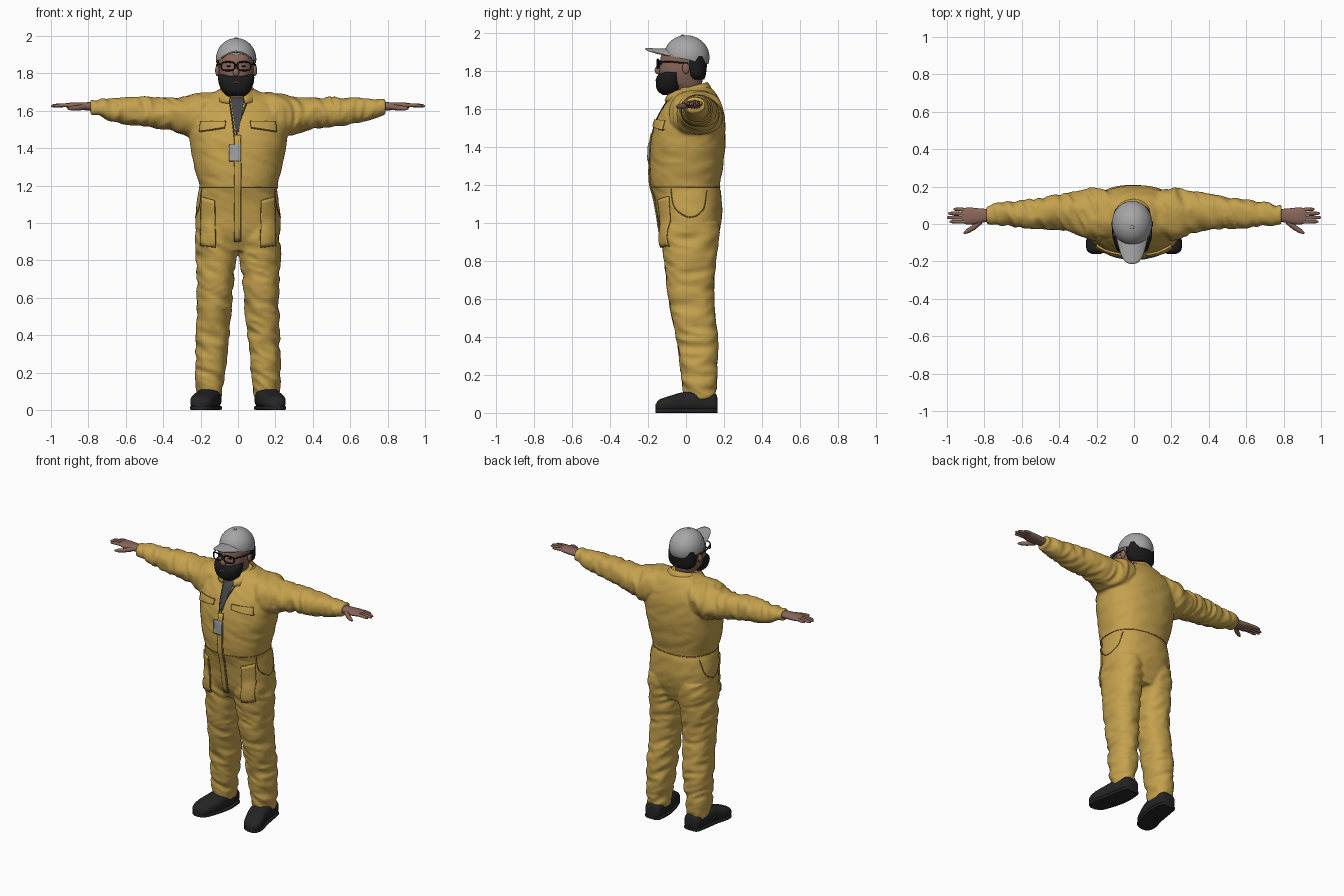
import bpy, bmesh, math
from mathutils import Vector, Matrix, noise
from mathutils.bvhtree import BVHTree

if "Cube" in bpy.data.objects:
    bpy.data.objects.remove(bpy.data.objects["Cube"])


def material(name, r, g, b):
    m = bpy.data.materials.new(name)
    m.use_nodes = True
    m.diffuse_color = (r, g, b, 1)
    bsdf = m.node_tree.nodes["Principled BSDF"]
    bsdf.inputs["Base Color"].default_value = (r, g, b, 1)
    bsdf.inputs["Roughness"].default_value = 0.8
    return m


YELLOW = material("mustard cloth", 0.56, 0.36, 0.075)
SEAM = material("dark mustard seam", 0.24, 0.15, 0.03)
SKIN = material("brown skin", 0.25, 0.135, 0.1)
HAIR = material("black hair", 0.012, 0.011, 0.011)
SHOE = material("black leather", 0.018, 0.018, 0.018)
GREY = material("grey cap", 0.38, 0.38, 0.38)
SHIRT = material("charcoal shirt", 0.06, 0.06, 0.065)
BADGE = material("pale grey badge", 0.34, 0.35, 0.36)


def finish(bm, name, mat):
    """Turn a bmesh into a smooth object that keeps its sharp edges."""
    bmesh.ops.recalc_face_normals(bm, faces=bm.faces)
    me = bpy.data.meshes.new(name)
    bm.to_mesh(me)
    bm.free()
    me.materials.append(mat)
    me.shade_smooth()
    me.set_sharp_from_angle(angle=math.radians(50))
    ob = bpy.data.objects.new(name, me)
    bpy.context.collection.objects.link(ob)
    return ob


def spline(keys, steps):
    """Smooth rows passing through the key rows."""
    rows = []
    for i in range(len(keys) - 1):
        quad = [keys[max(i - 1, 0)], keys[i], keys[i + 1], keys[min(i + 2, len(keys) - 1)]]
        for s in range(steps):
            u = s / steps
            rows.append([b + u * (c - a + u * (2*a - 5*b + 4*c - d + u * (3*(b - c) + d - a))) / 2
                         for a, b, c, d in zip(*quad)])
    return rows + [keys[-1]]


def loft(bm, axis, keys, flip=1, power=2.3, fold=0, n=40, steps=6):
    """Skin oval sections; each key is position, then low and high limits on the other two axes."""
    j, k = [i for i in range(3) if i != axis]
    rings = []
    for t, a0, a1, b0, b1 in spline(keys, steps):
        ring = []
        for q in range(n):
            ang = math.tau * q / n
            ca, sa = math.cos(ang), math.sin(ang)
            p = Vector((0, 0, 0))
            p[axis] = t
            ra = math.copysign(abs(ca) ** (2 / power), ca)
            rb = math.copysign(abs(sa) ** (2 / power), sa)
            p[j] = (a0 + a1) / 2 + (a1 - a0) / 2 * ra
            p[k] = (b0 + b1) / 2 + (b1 - b0) / 2 * rb
            p.x *= flip
            # cloth folds: creases running mostly across the limb
            f = p * 7
            f[axis] = p[axis] * 20 + p[j] * 9
            d = fold * (0.6 - 2.2 * abs(noise.noise(f))) if fold else 0
            p[j] += d * ra * (flip if j == 0 else 1)
            p[k] += d * rb
            ring.append(bm.verts.new(p))
        rings.append(ring)
    for r0, r1 in zip(rings, rings[1:]):
        for q in range(n):
            bm.faces.new((r0[q], r0[q - 1], r1[q - 1], r1[q]))
    bm.faces.new(rings[0])
    bm.faces.new(rings[-1])


def solid(name, mat, axis, keys, **opts):
    bm = bmesh.new()
    loft(bm, axis, keys, **opts)
    return finish(bm, name, mat)


def ball(name, mat, centre, radii):
    bm = bmesh.new()
    bmesh.ops.create_uvsphere(bm, u_segments=20, v_segments=12, radius=1)
    bmesh.ops.transform(bm, matrix=Matrix.LocRotScale(Vector(centre), None, Vector(radii)), verts=bm.verts)
    return finish(bm, name, mat)


def tube(name, mat, points, depth, taper=None, closed=False):
    cu = bpy.data.curves.new(name, "CURVE")
    cu.dimensions = "3D"
    cu.bevel_depth, cu.bevel_resolution, cu.use_fill_caps = depth, 2, True
    sp = cu.splines.new("POLY")
    sp.points.add(len(points) - 1)
    for i, p in enumerate(points):
        sp.points[i].co = (*p, 1)
        sp.points[i].radius = taper[i] if taper else 1
    sp.use_cyclic_u = closed
    cu.materials.append(mat)
    ob = bpy.data.objects.new(name, cu)
    bpy.context.collection.objects.link(ob)


# Coverall: torso, sleeves and trouser legs fused into one cloth surface
TORSO = [(.85, -.16, .16, -.09, .14), (.95, -.22, .22, -.135, .175), (1.05, -.225, .225, -.15, .19),
         (1.15, -.215, .215, -.17, .185), (1.2, -.208, .212, -.185, .178), (1.3, -.235, .235, -.19, .195),
         (1.42, -.255, .258, -.185, .207), (1.52, -.26, .262, -.162, .207), (1.6, -.24, .24, -.125, .195),
         (1.67, -.17, .17, -.075, .165), (1.715, -.1, .09, -.025, .13)]
ARM = [(.12, -.07, .17, 1.5, 1.7), (.22, -.085, .192, 1.465, 1.69), (.3, -.055, .172, 1.475, 1.67),
       (.38, -.03, .162, 1.5, 1.665), (.48, -.025, .142, 1.515, 1.672), (.6, -.018, .127, 1.53, 1.667),
       (.7, -.008, .115, 1.555, 1.662), (.79, 0, .097, 1.583, 1.657)]
LEG = [(.07, .088, .215, .005, .15), (.12, .083, .222, -.015, .157), (.25, .065, .226, -.03, .164),
       (.4, .048, .224, -.05, .165), (.6, .032, .218, -.09, .145), (.8, .012, .225, -.112, .155),
       (.92, 0, .225, -.13, .172), (1.0, .02, .215, -.12, .17)]
bm = bmesh.new()
loft(bm, 2, TORSO, fold=.004, n=64)
for side in (1, -1):
    loft(bm, 0, ARM, flip=side, fold=.013, steps=12)
    loft(bm, 2, LEG, flip=side, fold=.011, steps=12)
coverall = finish(bm, "coverall", YELLOW)
remesh = coverall.modifiers.new("fuse", "REMESH")
remesh.mode, remesh.voxel_size, remesh.use_smooth_shade = "VOXEL", 0.009, True
relax = coverall.modifiers.new("relax", "SMOOTH")
relax.factor, relax.iterations = 0.5, 3
bpy.context.view_layer.update()
cloth = BVHTree.FromObject(coverall, bpy.context.evaluated_depsgraph_get())


def on_cloth(start, direction):
    hit = cloth.ray_cast(Vector(start), Vector(direction).normalized())
    if hit[0] is None:
        hit = cloth.find_nearest(Vector(start))
    return hit[0], hit[1]


def patch(name, mat, corners, thick, n=12):
    """Plate laid on the front of the cloth; corners are x, z: low left, low right, top left, top right."""
    bl, br, tl, tr = [Vector(c) for c in corners]
    bm = bmesh.new()
    bmesh.ops.create_grid(bm, x_segments=n, y_segments=n, size=0.5)
    for v in bm.verts:
        u, w = v.co.x + .5, v.co.y + .5
        x, z = bl.lerp(br, u).lerp(tl.lerp(tr, u), w)
        p, _ = on_cloth((x, -1, z), (0, 1, 0))
        v.co = p - Vector((0, thick, 0))
    ob = finish(bm, name, mat)
    mod = ob.modifiers.new("thickness", "SOLIDIFY")
    mod.thickness, mod.offset = thick, 0


def front_seam(name, mat, points, depth=.003):
    rows = spline(points, 8)
    tube(name, mat, [on_cloth((x, -1, z), (0, 1, 0))[0] for x, z in rows], depth)


# Waist seam, fly and front closure
ring = [Vector((math.cos(i * math.tau / 64), math.sin(i * math.tau / 64), 1.19)) for i in range(64)]
tube("waist_seam", SEAM, [on_cloth(p, (-p.x, -p.y, 0))[0] for p in ring], .003, closed=True)
patch("front_placket", YELLOW, [(-.02, .9), (.012, .9), (-.02, 1.47), (.015, 1.47)], .006, 20)
front_seam("fly_seam", SEAM, [(.016, .9), (.016, 1.2), (.012, 1.47)])
patch("shirt_opening", SHIRT, [(-.012, 1.49), (.004, 1.49), (-.04, 1.67), (.035, 1.67)], .003)
front_seam("zip", SHIRT, [(.002, 1.42), (-.004, 1.5), (.045, 1.64)], .004)
front_seam("lanyard", SHIRT, [(-.045, 1.65), (-.03, 1.55), (-.014, 1.42)], .004)
patch("badge", BADGE, [(-.047, 1.33), (.015, 1.33), (-.047, 1.42), (.015, 1.42)], .009)

# Pockets, seams and limbs' ends for both sides
for side, label in ((1, "left"), (-1, "right")):
    flap = [(.07, 1.51), (.205, 1.49), (.065, 1.545), (.2, 1.54)]
    cargo = [(.12, .87), (.2, .88), (.125, 1.12), (.195, 1.14)]
    patch(label + "_chest_flap", YELLOW, [(x * side, z) for x, z in flap], .011)
    front_seam(label + "_flap_shadow", SEAM, [(x * side, z) for x, z in flap[:2]], .005)
    patch(label + "_thigh_pocket", YELLOW, [(x * side, z) for x, z in cargo], .008)
    edge = [cargo[2], cargo[0], cargo[1]]
    for i in (0, 1):
        front_seam(label + "_thigh_pocket_seam", SEAM, [(x * side, z) for x, z in edge[i:i + 2]])
    curve = spline([(-.08, 1.18), (-.06, 1.08), (.02, 1.03), (.09, 1.07), (.11, 1.17)], 6)
    tube(label + "_hip_pocket_seam", SEAM,
         [on_cloth((side, y, z), (-side, 0, 0))[0] for y, z in curve], .003)

    # Hand with four fingers and a thumb
    solid(label + "_hand", SKIN, 0, [(.76, .018, .078, 1.6, 1.648), (.82, .005, .083, 1.603, 1.645),
          (.88, -.004, .088, 1.61, 1.645), (.92, .006, .084, 1.617, 1.64)], flip=side, n=20)
    for i, tip in enumerate((.985, 1.0, .995, .965)):
        y = .012 + .021 * i
        tube(label + "_finger", SKIN, [(side * .9, y, 1.63), (side * (tip - .035), y * 1.05, 1.629),
             (side * (tip - .01), y * 1.05, 1.626), (side * tip, y * 1.05, 1.624)], .0105, (1, .95, .8, .35))
    tube(label + "_thumb", SKIN, [(side * .82, .015, 1.62), (side * .86, -.02, 1.615),
         (side * .89, -.038, 1.613), (side * .91, -.05, 1.612)], .013, (1.2, 1.1, .95, .4))

    # Shoe turned slightly outward, with a thin sole
    shoe = [(.166, .115, .185, .01, .07), (.15, .095, .205, .005, .105), (.06, .088, .222, .005, .118),
            (-.02, .1, .235, .005, .108), (-.09, .122, .254, .005, .088), (-.14, .145, .25, .005, .07),
            (-.16, .18, .225, .015, .045)]
    sole = [(y, a - .002, b + .002, 0, .022) for y, a, b, _, _ in shoe]
    solid(label + "_shoe", SHOE, 1, shoe, flip=side, power=2.8, n=28)
    solid(label + "_sole", SHOE, 1, sole, flip=side, power=6, n=28)

# Collar: a strip turned down around the neck, open at the front
bm = bmesh.new()
rows = []
for i in range(41):
    a = math.radians(-160 + 8 * i)
    drop = (1 - math.cos(a)) / 2
    row = []
    for rx, ry, z in ((.08, .085, 1.715), (.088, .093, 1.742), (.108, .108, 1.722), (.13, .122, 1.69)):
        front = .02 * drop if rx > .1 else 0
        row.append(bm.verts.new((-.006 + rx * math.sin(a), .02 + (ry + front) * math.cos(a), z - .05 * drop)))
    rows.append(row)
for r0, r1 in zip(rows, rows[1:]):
    for j in range(3):
        bm.faces.new((r0[j], r0[j + 1], r1[j + 1], r1[j]))
collar = finish(bm, "collar", YELLOW)
collar.modifiers.new("thickness", "SOLIDIFY").thickness = .008

# Head, beard and hair
solid("undershirt", SHIRT, 2, [(1.58, -.075, .065, -.07, .085), (1.7, -.072, .062, -.062, .085)])
solid("head", SKIN, 2, [(1.6, -.065, .05, -.04, .08), (1.7, -.068, .052, -.055, .078),
      (1.74, -.085, .067, -.125, .085), (1.79, -.1, .08, -.14, .095), (1.84, -.103, .083, -.137, .1),
      (1.89, -.1, .08, -.125, .1), (1.94, -.06, .04, -.06, .06)])
solid("beard", HAIR, 2, [(1.675, -.05, .03, -.125, -.05), (1.7, -.082, .062, -.152, -.03),
      (1.74, -.101, .081, -.159, -.02), (1.775, -.107, .087, -.15, -.02), (1.795, -.104, .084, -.12, -.02)])
solid("hair", HAIR, 2, [(1.755, -.08, .06, .01, .096), (1.78, -.104, .084, .0, .104),
      (1.83, -.108, .088, -.015, .11), (1.88, -.106, .086, -.02, .108)])
ball("nose", SKIN, (-.01, -.145, 1.805), (.017, .02, .023))
ball("lips", SKIN, (-.01, -.152, 1.752), (.023, .01, .006))
for side in (1, -1):
    ball("ear", SKIN, (-.01 + .1 * side, .0, 1.815), (.012, .02, .03))
    # Glasses: rounded square rim and temple arm
    rim = []
    for i in range(24):
        c, s = math.cos(i * math.tau / 24), math.sin(i * math.tau / 24)
        rim.append((-.01 + side * .043 + .036 * math.copysign(abs(c) ** .6, c), -.15 + .01 * abs(c) * (c * side > 0),
                    1.838 + .023 * math.copysign(abs(s) ** .6, s)))
    tube("glasses_rim", HAIR, rim, .0042, closed=True)
    tube("glasses_arm", HAIR, [(-.01 + .079 * side, -.14, 1.85), (-.01 + .102 * side, -.07, 1.848),
         (-.01 + .104 * side, .01, 1.84)], .004)
    ball("eye", HAIR, (-.01 + .04 * side, -.13, 1.838), (.011, .009, .005))
tube("glasses_bridge", HAIR, [(-.022, -.15, 1.845), (.002, -.15, 1.845)], .004)

# Cap: tilted dome, button and arched brim
bm = bmesh.new()
bmesh.ops.create_uvsphere(bm, u_segments=36, v_segments=24, radius=1)
bmesh.ops.bisect_plane(bm, geom=bm.verts[:] + bm.edges[:] + bm.faces[:], plane_co=(0, 0, -.14),
                       plane_no=(0, 0, -1), clear_outer=True)
place = Matrix.Translation((-.01, .004, 1.876)) @ Matrix.Rotation(-.2, 4, "X") @ Matrix.Diagonal((.108, .12, .112, 1))
bmesh.ops.transform(bm, matrix=place, verts=bm.verts)
finish(bm, "cap_dome", GREY).modifiers.new("thickness", "SOLIDIFY").thickness = .004
ball("cap_button", GREY, (-.01, -.018, 1.987), (.01, .01, .005))
bm = bmesh.new()
bmesh.ops.create_grid(bm, x_segments=24, y_segments=10, size=1)
for v in bm.verts:
    u, w = v.co.x, (1 - v.co.y) / 2
    inner, outer = -.03 - .06 * (1 - u * u), -.075 - .138 * (1 - abs(u) ** 3)
    v.co = (-.01 + .093 * u * (1 - .1 * w), inner + (outer - inner) * w, 1.917 - .042 * u * u + .004 * w)
finish(bm, "cap_brim", GREY).modifiers.new("thickness", "SOLIDIFY").thickness = .008
